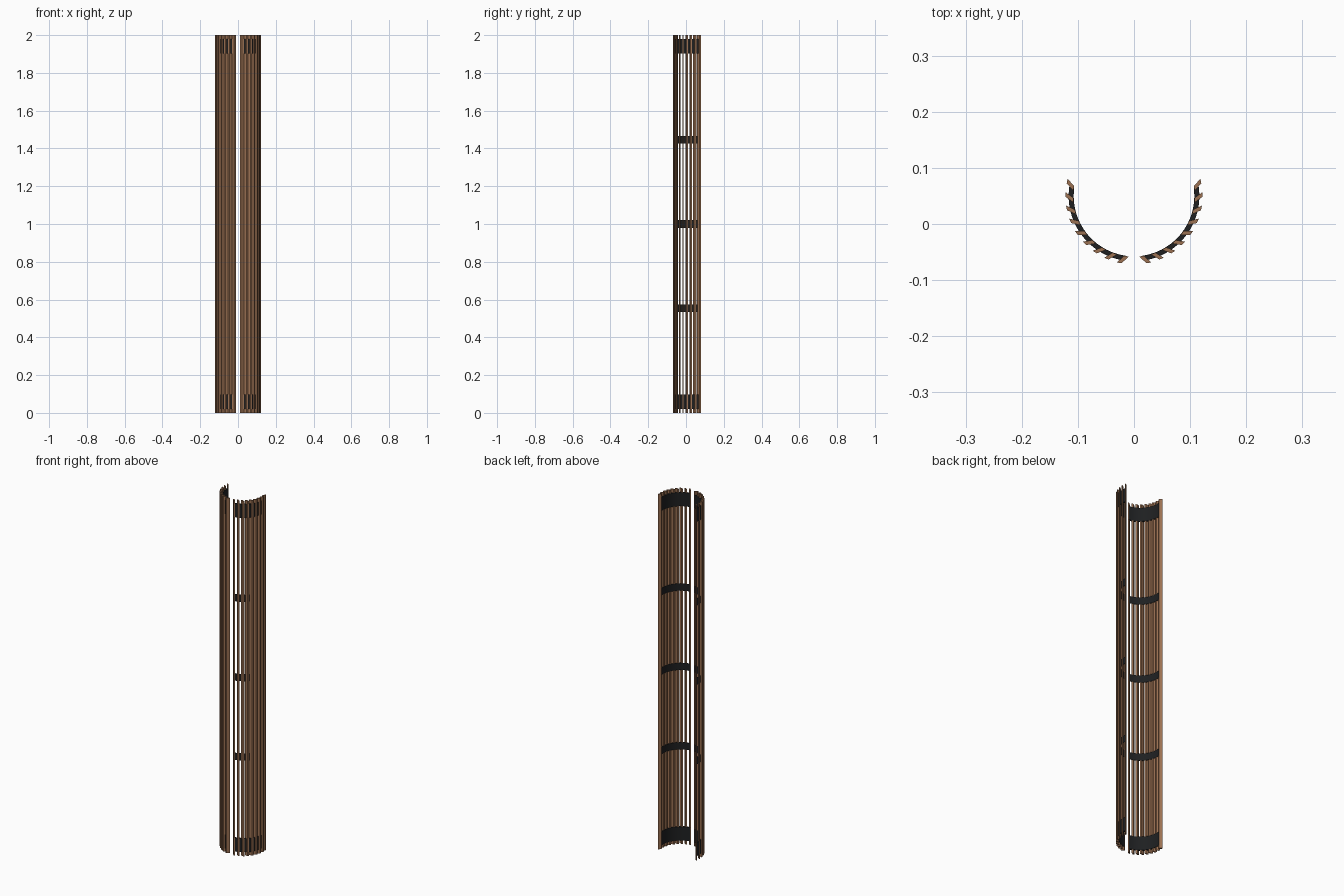
import bpy, math

if "Cube" in bpy.data.objects:
    bpy.data.objects.remove(bpy.data.objects["Cube"])

CY = 0.05          # centre of the arc in y
R_IN, R_OUT = 0.108, 0.122


def material(name, col):
    m = bpy.data.materials.new(name)
    m.diffuse_color = (*col, 1)
    m.use_nodes = True
    m.node_tree.nodes["Principled BSDF"].inputs["Base Color"].default_value = m.diffuse_color
    return m


wood = material("warm wood", (0.33, 0.165, 0.085))
black = material("black band", (0.013, 0.014, 0.015))


def prism(name, pts, z0, z1, mat):
    """Extrude a closed outline (x, y) from z0 to z1."""
    n = len(pts)
    verts = [(x, y, z0) for x, y in pts] + [(x, y, z1) for x, y in pts]
    faces = [(i, (i + 1) % n, n + (i + 1) % n, n + i) for i in range(n)]
    if n == 4:
        faces += [(3, 2, 1, 0), (4, 5, 6, 7)]
    else:                              # strip caps for the curved bands
        for i in range(n // 2 - 1):
            a, b, c, d = i, i + 1, n - 2 - i, n - 1 - i
            faces += [(d, c, b, a), (n + a, n + b, n + c, n + d)]
    me = bpy.data.meshes.new(name)
    me.from_pydata(verts, [], faces)
    me.materials.append(mat)
    ob = bpy.data.objects.new(name, me)
    bpy.context.collection.objects.link(ob)
    import bmesh
    bm = bmesh.new()
    bm.from_mesh(me)
    bmesh.ops.recalc_face_normals(bm, faces=bm.faces)
    bm.to_mesh(me)
    bm.free()
    return ob


def polar(r, deg, side):
    a = math.radians(deg)
    return (side * r * math.cos(a), CY + r * math.sin(a))


def arc_band(name, r0, r1, z0, z1, side, a0=-82, a1=8, steps=24):
    angs = [a0 + (a1 - a0) * i / steps for i in range(steps + 1)]
    pts = [polar(r1, a, side) for a in angs] + [polar(r0, a, side) for a in reversed(angs)]
    ob = prism(name, pts, z0, z1, black)
    ob.select_set(True)
    bpy.context.view_layer.objects.active = ob
    bpy.ops.object.shade_smooth_by_angle(angle=math.radians(30))
    ob.select_set(False)


for side, label in ((1, "right"), (-1, "left")):
    # Slanted slats: parallelograms with ends tangent to the arc
    for i in range(9):
        ang = 10 - 11.25 * i
        a = math.radians(ang)
        nx, ny = math.cos(a), math.sin(a)
        tx, ty = -ny, nx
        pts = []
        for r, t in ((R_IN, -0.0095), (R_IN, -0.001), (R_OUT, 0.0095), (R_OUT, 0.001)):
            pts.append((side * (r * nx + t * tx), CY + r * ny + t * ty))
        prism(f"{label}_slat_{i + 1}", pts, 0, 2, wood)
    # Wide end bands, thick enough to fill between the slats
    arc_band(f"{label}_top_band", 0.1075, 0.1165, 1.903, 1.98, side)
    arc_band(f"{label}_bottom_band", 0.1075, 0.1165, 0.02, 0.097, side)
    # Narrow thin middle bands
    for k, z in enumerate((0.553, 1.0, 1.447)):
        arc_band(f"{label}_middle_band_{k + 1}", 0.1075, 0.1105, z - 0.02, z + 0.02, side)
